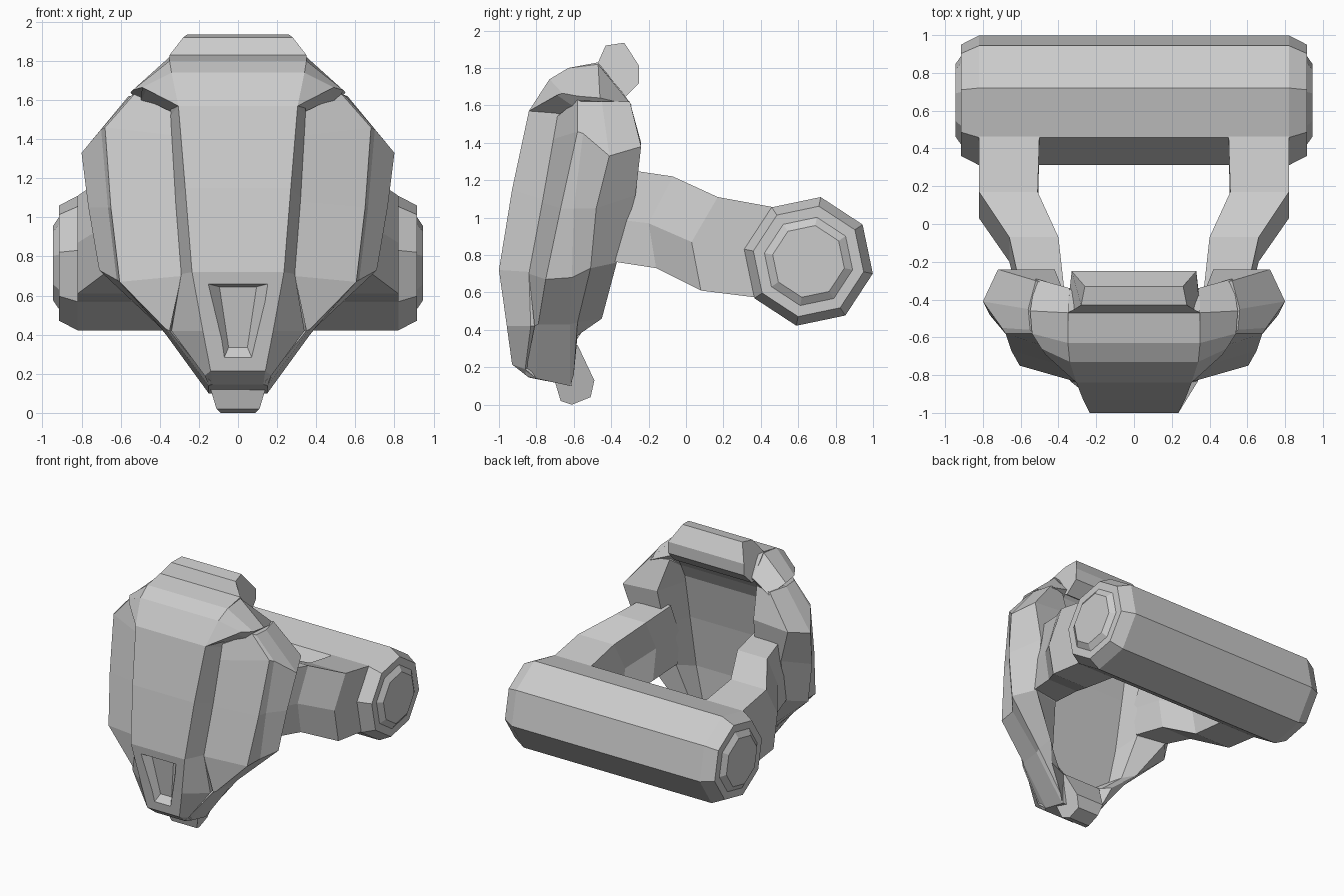
import bpy, bmesh, math

if "Cube" in bpy.data.objects:
    bpy.data.objects.remove(bpy.data.objects["Cube"], do_unlink=True)

grey = bpy.data.materials.new("plain_grey")
grey.use_nodes = True
grey.diffuse_color = (0.6, 0.6, 0.6, 1)
grey.node_tree.nodes["Principled BSDF"].inputs["Base Color"].default_value = grey.diffuse_color


def flip(point):
    return (-point[0], point[1], point[2])


def loft(name, rings):
    """Skin a series of equal closed rings and cap both ends."""
    bm = bmesh.new()
    loops = [[bm.verts.new(point) for point in ring] for ring in rings]
    count = len(loops[0])
    for lower, upper in zip(loops, loops[1:]):
        for i in range(count):
            j = (i + 1) % count
            bm.faces.new((lower[i], lower[j], upper[j], upper[i]))
    bm.faces.new(loops[0])
    bm.faces.new(loops[-1])
    bmesh.ops.recalc_face_normals(bm, faces=bm.faces)
    mesh = bpy.data.meshes.new(name)
    bm.to_mesh(mesh)
    bm.free()
    mesh.materials.append(grey)
    part = bpy.data.objects.new(name, mesh)
    bpy.context.collection.objects.link(part)
    return part


def loft_pair(name, rings):
    """Build the same part on both sides."""
    loft("left_" + name, rings)
    loft("right_" + name, [[flip(point) for point in ring] for ring in rings])


def loft_centre(name, half_rings):
    """Complete each half ring across the middle, then skin."""
    return loft(name, [half + [flip(p) for p in reversed(half)] for half in half_rings])


def extrude_centre(name, outline):
    """Stretch a side outline between mirrored end points."""
    return loft(name, [outline, [flip(point) for point in outline]])


# Octagonal cross roller with bevelled ends and raised end bosses
def octagon(x, radius):
    angles = [math.radians(79.3 + 45 * i) for i in range(8)]
    return [(x, 0.655 + radius * math.cos(a), 0.766 + radius * math.sin(a)) for a in angles]


end_steps = [(.82, .35), (.915, .30), (.915, .24), (.945, .195)]
roller_steps = [(-x, r) for x, r in reversed(end_steps)] + end_steps
loft("cross_roller", [octagon(x, r) for x, r in roller_steps])


# Arms joining the roller to the shell: inner x, outer x, then top, middle, bottom (y, z)
def arm_ring(inner, outer, top, middle, bottom):
    levels = (top, middle, bottom)
    return [(inner, y, z) for y, z in levels] + [(outer, y, z) for y, z in reversed(levels)]


loft_pair("arm", [
    arm_ring(.50, .82, (.50, 1.05), (.45, .82), (.40, .57)),
    arm_ring(.51, .82, (.17, 1.11), (.03, .87), (.08, .61)),
    arm_ring(.40, .66, (-.07, 1.22), (-.20, .97), (-.16, .73)),
    arm_ring(.37, .60, (-.34, 1.26), (-.45, 1.0), (-.42, .77)),
])

# Proud central panel: front edge, groove edge, back edge
centre_panel = loft_centre("centre_panel", [
    [(.35, -.47, 1.83), (.35, -.42, 1.77), (.34, -.34, 1.66)],
    [(.35, -.63, 1.80), (.35, -.52, 1.70), (.34, -.38, 1.62)],
    [(.34, -.73, 1.74), (.35, -.60, 1.62), (.34, -.42, 1.56)],
    [(.305, -.84, 1.57), (.345, -.69, 1.52), (.345, -.48, 1.45)],
    [(.27, -.93, 1.15), (.32, -.77, 1.10), (.35, -.55, 1.10)],
    [(.235, -1.0, .72), (.29, -.84, .71), (.33, -.60, .70)],
    [(.18, -.958, .42), (.34, -.83, .42), (.28, -.60, .42)],
    [(.14, -.93, .215), (.17, -.86, .19), (.16, -.60, .30)],
    [(.13, -.84, .145), (.15, -.80, .14), (.15, -.61, .10)],
])


# Tapered recess cut into the central panel
def recess_ring(y_shift, top, top_half, bottom, bottom_half):
    half = [(top_half, top), (bottom_half, bottom)]
    points = [(x, -1.0 + (.72 - z) * .14 + y_shift, z) for x, z in half]
    return points + [flip(p) for p in reversed(points)]


cutter = loft("recess_cutter", [
    recess_ring(-.02, .665, .175, .265, .078),
    recess_ring(.05, .645, .095, .335, .048),
])
cutter.hide_render = True
cutter.hide_viewport = True
cut = centre_panel.modifiers.new("recess", "BOOLEAN")
cut.operation = "DIFFERENCE"
cut.solver = "EXACT"
cut.object = cutter

# Side shells: groove, side edge, step, outer edge, back outer, back inner, inner wall
loft_pair("side_shell", [
    [(.34, -.69, 1.54), (.53, -.58, 1.63), (.55, -.56, 1.62), (.56, -.45, 1.62),
     (.52, -.30, 1.62), (.38, -.34, 1.62), (.34, -.45, 1.54)],
    [(.335, -.71, 1.42), (.68, -.58, 1.46), (.70, -.55, 1.45), (.80, -.41, 1.33),
     (.72, -.24, 1.38), (.42, -.24, 1.40), (.35, -.50, 1.40)],
    [(.315, -.77, 1.08), (.65, -.67, 1.05), (.665, -.60, 1.05), (.765, -.48, 1.05),
     (.64, -.27, 1.12), (.40, -.30, 1.12), (.35, -.55, 1.10)],
    [(.29, -.84, .70), (.605, -.75, .67), (.62, -.61, .68), (.71, -.51, .73),
     (.60, -.37, .76), (.38, -.42, .76), (.33, -.60, .70)],
    [(.35, -.81, .42), (.37, -.79, .43), (.39, -.62, .43), (.40, -.58, .44),
     (.40, -.45, .46), (.32, -.52, .44), (.27, -.60, .42)],
    [(.14, -.86, .16), (.15, -.80, .14), (.15, -.62, .10), (.18, -.60, .16),
     (.28, -.58, .37), (.20, -.59, .34), (.10, -.60, .30)],
])

# Shoulders bridging the central panel and the side shells
loft_pair("shoulder", [
    [(.305, -.84, 1.57), (.34, -.73, 1.74), (.35, -.63, 1.80), (.35, -.47, 1.82),
     (.34, -.34, 1.67), (.34, -.45, 1.54), (.33, -.67, 1.54)],
    [(.47, -.69, 1.655), (.49, -.66, 1.665), (.54, -.58, 1.65), (.55, -.46, 1.64),
     (.52, -.29, 1.60), (.45, -.40, 1.54), (.50, -.58, 1.58)],
])

# Raised lip along the top
extrude_centre("top_lip", [
    (.35, -.47, 1.83), (.28, -.43, 1.92), (.26, -.33, 1.935), (.33, -.25, 1.81),
    (.33, -.25, 1.72), (.34, -.34, 1.63), (.35, -.47, 1.70),
])

# Small chin block at the foot
extrude_centre("chin", [
    (.14, -.70, .12), (.11, -.67, .02), (.09, -.61, .0), (.09, -.51, .04),
    (.12, -.49, .13), (.16, -.58, .32), (.16, -.66, .30),
])
